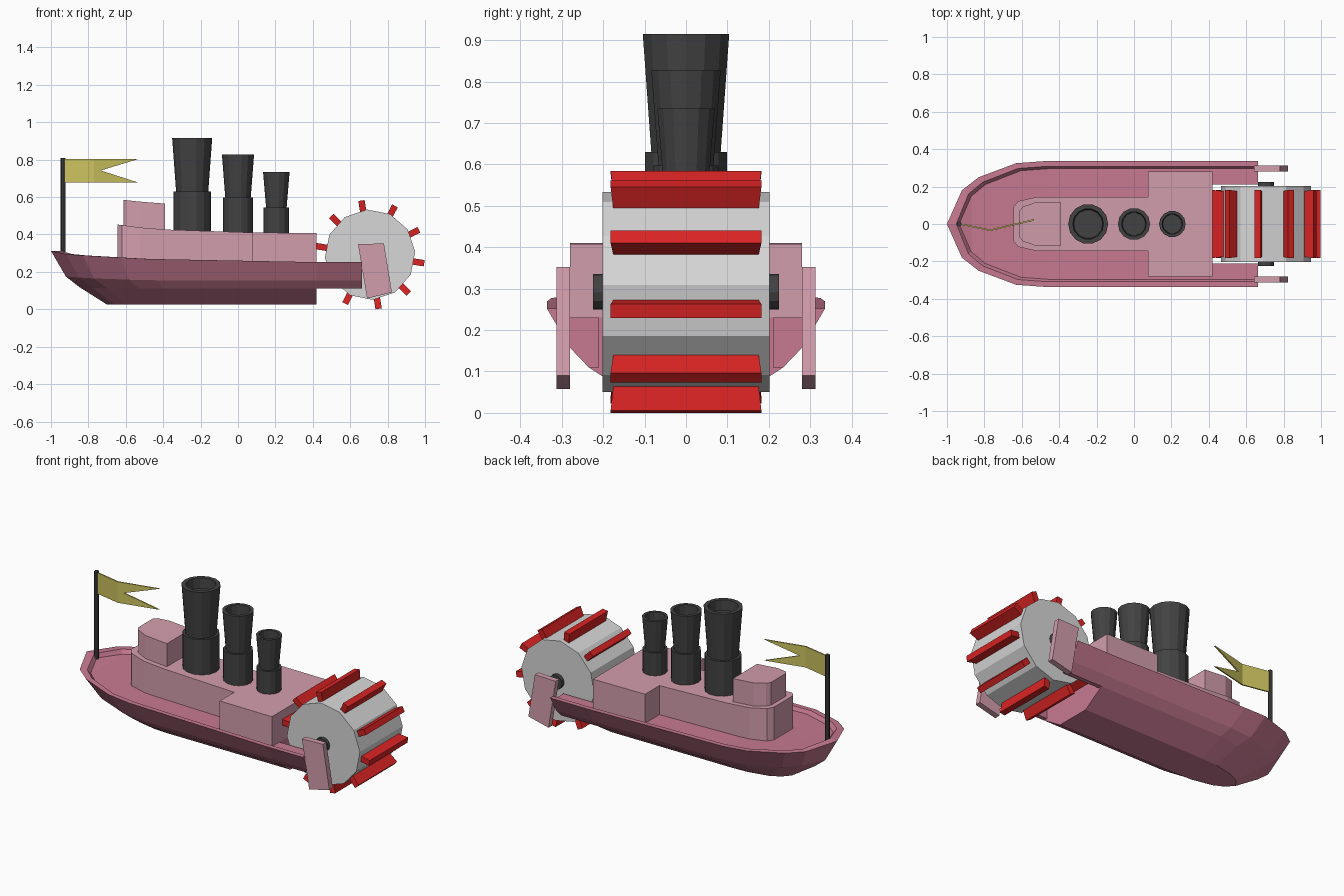
import bpy, bmesh, math
from mathutils import Vector

if "Cube" in bpy.data.objects:
    bpy.data.objects.remove(bpy.data.objects["Cube"])


def material(name, r, g, b):
    m = bpy.data.materials.new(name)
    m.diffuse_color = (r, g, b, 1)
    m.use_nodes = True
    m.node_tree.nodes["Principled BSDF"].inputs["Base Color"].default_value = m.diffuse_color
    return m


HULL = material("rose pink", 0.58, 0.195, 0.29)
CABIN = material("pale pink", 0.65, 0.34, 0.42)
DARK = material("charcoal", 0.055, 0.055, 0.055)
GREY = material("light grey", 0.68, 0.68, 0.68)
RED = material("paddle red", 0.70, 0.017, 0.017)
YELLOW = material("flag yellow", 0.60, 0.54, 0.115)


def finish(name, bm, mat):
    bmesh.ops.remove_doubles(bm, verts=bm.verts, dist=0.0005)
    bmesh.ops.recalc_face_normals(bm, faces=bm.faces)
    me = bpy.data.meshes.new(name)
    bm.to_mesh(me)
    bm.free()
    me.materials.append(mat)
    ob = bpy.data.objects.new(name, me)
    bpy.context.collection.objects.link(ob)
    return ob


def loft(name, stations, mat, cap_start=True):
    """Skin half sections (bottom to top) mirrored over y = 0."""
    bm = bmesh.new()
    loops = []
    for half in stations:
        full = list(half) + [(x, -y, z) for x, y, z in reversed(half)]
        loops.append([bm.verts.new(p) for p in full])
    n = len(loops[0])
    for a, b in zip(loops, loops[1:]):
        for i in range(n):
            j = (i + 1) % n
            bm.faces.new((a[i], a[j], b[j], b[i]))
    if cap_start:
        bm.faces.new(loops[0])
    bm.faces.new(loops[-1])
    return finish(name, bm, mat)


def prism(name, pts, vec, mat):
    """Extrude a polygon along a vector."""
    bm = bmesh.new()
    a = [bm.verts.new(p) for p in pts]
    b = [bm.verts.new(Vector(p) + Vector(vec)) for p in pts]
    bm.faces.new(a)
    bm.faces.new(b)
    for i in range(len(a)):
        j = (i + 1) % len(a)
        bm.faces.new((a[i], a[j], b[j], b[i]))
    return finish(name, bm, mat)


def lathe(name, profile, centre, n, mat, along_y=False, start=0.0):
    """Revolve (radius, offset) pairs about z, or about y."""
    bm = bmesh.new()
    c = Vector(centre)
    rings = []
    for r, t in profile:
        ring = []
        for k in range(n):
            a = start + 2 * math.pi * k / n
            u, v = r * math.cos(a), r * math.sin(a)
            ring.append(bm.verts.new(c + Vector((u, t, v) if along_y else (u, v, t))))
        rings.append(ring)
    for a, b in zip(rings, rings[1:]):
        for i in range(n):
            j = (i + 1) % n
            bm.faces.new((a[i], a[j], b[j], b[i]))
    return finish(name, bm, mat)


# Hull: each level is an outline from bow to stern
bottom = [(-.70, 0), (-.66, .045), (-.60, .075), (-.48, .10), (-.38, .105), (.42, .105)]
chine = [(-.85, 0), (-.78, .09), (-.70, .15), (-.53, .215), (-.40, .235), (.42, .235)]
bilge = [(-.92, 0), (-.85, .12), (-.77, .19), (-.58, .262), (-.43, .278), (.42, .278)]
sheer = [(-1.0, 0), (-.92, .18), (-.83, .25), (-.63, .325), (-.48, .336), (.42, .336)]
inner = [(-.95, 0), (-.885, .16), (-.81, .223), (-.62, .297), (-.47, .308), (.42, .308)]
sheer_z = [.312, .295, .288, .277, .269, .252]
bilge_z = [.175, .17, .165, .158, .155, .155]
chine_z = [.12, .115, .112, .11, .11, .11]
hull = []
for i, z in enumerate(sheer_z):
    ix, iy = inner[i]
    hull.append([(*bottom[i], .025), (*chine[i], chine_z[i]), (*bilge[i], bilge_z[i]),
                 (*sheer[i], z), (ix, iy, z),
                 (ix + (.015 if i < 5 else 0), max(iy - .012, 0), z - .022)])
loft("hull", hull, HULL, cap_start=False)

# Stern arms beside the wheel, and the wheel brackets
arm = [(.336, .252), (.278, .155), (.235, .11), (.21, .11), (.21, .23), (.296, .23), (.308, .252)]
bracket = [(.642, .348), (.78, .352), (.823, .09), (.69, .058)]
for side, s in (("left", -1), ("right", 1)):
    prism("stern_arm_" + side, [(.42, s * y, z) for y, z in arm], (.243, 0, 0), HULL)
    prism("wheel_bracket_" + side, [(x, s * .28, z) for x, z in bracket],
          (0, s * .033, 0), CABIN)

# Deck houses: (x, half width, roof height)
houses = {
    "front_house": (.2, [(-.645, .09, .453), (-.62, .122, .45), (-.52, .145, .437),
                         (-.38, .145, .426), (-.15, .145, .418), (.08, .145, .41)]),
    "rear_house": (.2, [(.075, .28, .41), (.42, .28, .408)]),
    "bridge": (.40, [(-.612, .07, .585), (-.595, .092, .583), (-.53, .115, .576),
                     (-.39, .115, .565)]),
}
for name, (z0, rows) in houses.items():
    loft(name, [[(x, y, z0), (x, y, z1)] for x, y, z1 in rows], CABIN)

# Funnels: x, base radius, collar height, neck radius, top radius, top height
funnels = [(-.245, .101, .63, .086, .107, .915),
           (0, .081, .597, .068, .086, .828),
           (.205, .068, .545, .055, .071, .735)]
for i, (x, r, zc, rn, rt, zt) in enumerate(funnels):
    lathe(f"funnel_{i + 1}",
          [(0, .39), (r, .39), (r, zc), (rn, zc), (rt, zt), (rt * .77, zt),
           (rt * .72, zt - .06), (0, zt - .06)], (x, 0, 0), 14, DARK)

# Paddle wheel drum and axle
hub = Vector((.706, 0, .292))
lathe("wheel_drum", [(0, -.202), (.242, -.202), (.242, .202), (0, .202)],
      hub, 12, GREY, True, math.radians(4))
lathe("wheel_axle", [(0, -.225), (.043, -.225), (.043, .225), (0, .225)], hub, 12, DARK, True)

# Paddles, slightly wider at the tip
for k in range(10):
    a = math.radians(27 + 36 * k)
    out = Vector((math.cos(a), 0, math.sin(a)))
    across = Vector((-math.sin(a), 0, math.cos(a)))
    face = [hub + out * r + Vector((0, y, 0)) - across * .017
            for r, y in ((.22, -.174), (.293, -.182), (.293, .182), (.22, .174))]
    prism(f"paddle_{k + 1}", face, across * .034, RED)

# Flagpole
lathe("flagpole", [(0, .27), (.013, .27), (.013, .81), (0, .81)], (-.935, 0, 0), 8, DARK)

# Swallow-tailed flag with a bend
bm = bmesh.new()
top, mid, low = .803, .742, .678
for edge in (top, low):
    for quad in (
        [(-.93, 0, edge), (-.77, -.033, edge), (-.77, -.033, mid), (-.93, 0, mid)],
        [(-.77, -.033, edge), (-.535, .022, edge), (-.735, -.025, mid), (-.77, -.033, mid)],
    ):
        bm.faces.new([bm.verts.new(p) for p in quad])
flag = finish("flag", bm, YELLOW)
solid = flag.modifiers.new("thickness", "SOLIDIFY")
solid.thickness = .008
solid.offset = 0
